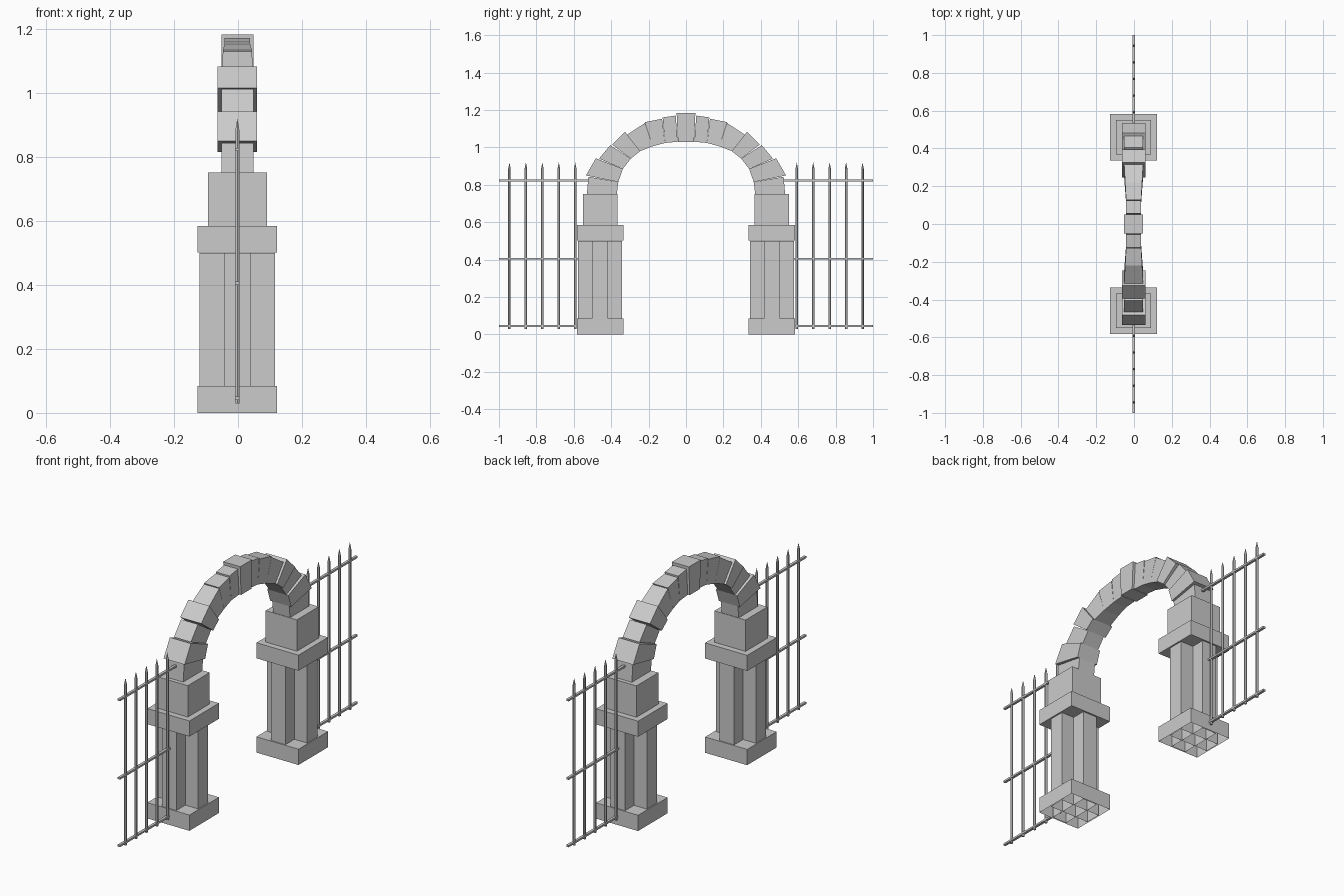
import bpy, bmesh
from mathutils import Vector

cube = bpy.data.objects.get("Cube")
if cube:
    bpy.data.objects.remove(cube, do_unlink=True)

stone = bpy.data.materials.new("grey stone")
stone.use_nodes = True
GREY = (0.6, 0.6, 0.6, 1)
stone.diffuse_color = GREY
stone.node_tree.nodes["Principled BSDF"].inputs["Base Color"].default_value = GREY

CX = -0.002      # pillar centre across the wall
PY = 0.459       # pillar centre along the wall


def finish(name, bm):
    bmesh.ops.recalc_face_normals(bm, faces=bm.faces)
    mesh = bpy.data.meshes.new(name)
    bm.to_mesh(mesh)
    bm.free()
    mesh.materials.append(stone)
    obj = bpy.data.objects.new(name, mesh)
    bpy.context.collection.objects.link(obj)
    return obj


def box(name, centre, half, z0, z1, open_bottom=False):
    bm = bmesh.new()
    bmesh.ops.create_cube(bm, size=2)
    for v in bm.verts:
        v.co = Vector((centre[0] + v.co.x * half[0], centre[1] + v.co.y * half[1],
                       z1 if v.co.z > 0 else z0))
    bm.normal_update()
    if open_bottom:
        low = [f for f in bm.faces if f.normal.z < -0.9]
        bmesh.ops.delete(bm, geom=low, context='FACES_ONLY')
    return finish(name, bm)


def wedge(name, quad, w0, w1):
    """Arch stone: side outline (inner0, outer0, outer1, inner1), half widths at both joints."""
    bm = bmesh.new()
    widths = (w0, w0, w1, w1)
    a = [bm.verts.new((CX - w, y, z)) for (y, z), w in zip(quad, widths)]
    b = [bm.verts.new((CX + w, y, z)) for (y, z), w in zip(quad, widths)]
    bm.faces.new(a)
    bm.faces.new(b)
    for i in range(4):
        j = (i + 1) % 4
        bm.faces.new((a[i], a[j], b[j], b[i]))
    return finish(name, bm)


def picket(name, y, r=0.007):
    bm = bmesh.new()
    rings = []
    for z in (0.03, 0.885):
        ring = bmesh.ops.create_circle(bm, segments=6, radius=r)["verts"]
        bmesh.ops.translate(bm, verts=ring, vec=(CX, y, z))
        rings.append(ring)
    tip = bm.verts.new((CX, y, 0.92))
    for i in range(6):
        j = (i + 1) % 6
        bm.faces.new((rings[0][i], rings[0][j], rings[1][j], rings[1][i]))
        bm.faces.new((rings[1][i], rings[1][j], tip))
    bm.faces.new(rings[0])
    return finish(name, bm)


# Arch joints from springing to keystone: inner (y, z), outer (y, z)
inner = [(0.37, 0.75), (0.362, 0.815), (0.338, 0.885), (0.295, 0.94),
         (0.245, 0.98), (0.178, 1.006), (0.112, 1.024), (0.045, 1.03)]
outer0 = [(0.53, 0.75), (0.535, 0.85), (0.465, 0.94), (0.395, 1.015),
          (0.315, 1.068), (0.22, 1.135), (0.125, 1.16)]
outer1 = [(0.522, 0.843), (0.482, 0.942), (0.405, 1.012), (0.326, 1.083),
          (0.22, 1.13), (0.128, 1.153), (0.055, 1.17)]
widths = [(0.05, 0.05), (0.062, 0.062), (0.05, 0.05), (0.062, 0.062),
          (0.05, 0.045), (0.045, 0.04), (0.04, 0.04)]

for side, s in (("front", -1), ("back", 1)):
    c = (CX, s * PY)
    # Pillar: open base, crossed shaft, cap and upper block
    box(side + "_pillar_base", c, (0.124, 0.124), 0, 0.084, True)
    box(side + "_shaft_across", c, (0.118, 0.0425), 0, 0.5, True)
    box(side + "_shaft_along", c, (0.0425, 0.118), 0, 0.5, True)
    box(side + "_pillar_cap", c, (0.124, 0.124), 0.502, 0.585)
    box(side + "_pillar_block", c, (0.092, 0.092), 0.585, 0.752)

    # Arch stones
    for i, (w0, w1) in enumerate(widths):
        quad = [(s * y, z) for y, z in (inner[i], outer0[i], outer1[i], inner[i + 1])]
        wedge(f"{side}_arch_stone_{i + 1}", quad, w0, w1)

    # Fence rails and pickets
    for label, z, end in (("low", 0.046, 0.57), ("middle", 0.405, 0.57), ("top", 0.823, 0.52)):
        box(f"{side}_{label}_rail", (CX, s * (1 + end) / 2), (0.007, (1 - end) / 2),
            z - 0.005, z + 0.005)
    for i in range(5):
        picket(f"{side}_picket_{i + 1}", s * (0.592 + i * 0.088))

# Keystone
wedge("keystone", [(-0.043, 1.03), (-0.05, 1.183), (0.05, 1.183), (0.043, 1.03)], 0.05, 0.05)
